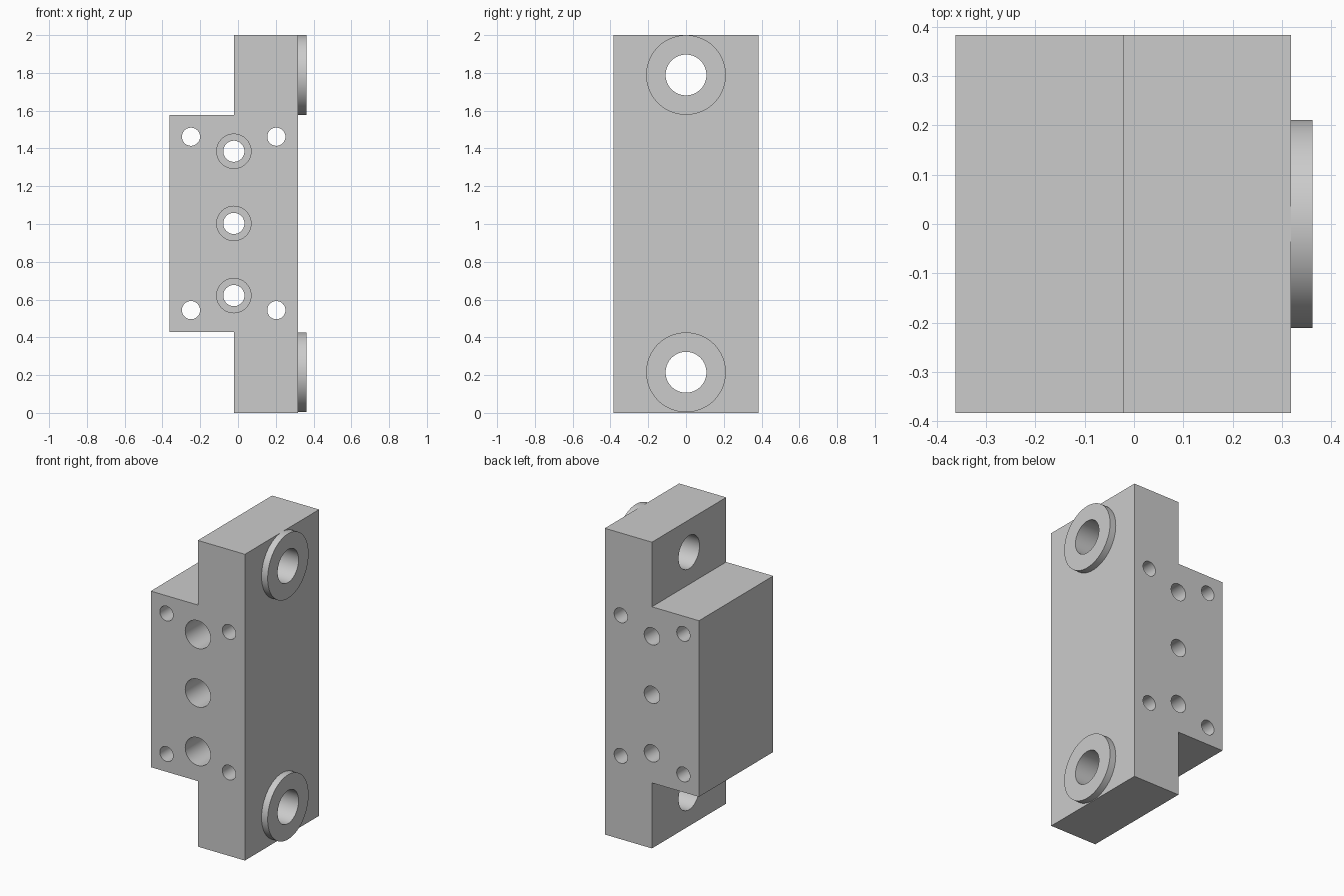
import bpy, bmesh, math
from mathutils import Matrix, Vector

cube = bpy.data.objects.get("Cube")
if cube:
    bpy.data.objects.remove(cube, do_unlink=True)

steel = bpy.data.materials.new("plain grey")
steel.use_nodes = True
grey = (0.6, 0.6, 0.6, 1)
steel.diffuse_color = grey
steel.node_tree.nodes["Principled BSDF"].inputs["Base Color"].default_value = grey


def add_object(name, bm):
    bmesh.ops.recalc_face_normals(bm, faces=bm.faces)
    mesh = bpy.data.meshes.new(name)
    bm.to_mesh(mesh)
    bm.free()
    mesh.materials.append(steel)
    obj = bpy.data.objects.new(name, mesh)
    bpy.context.collection.objects.link(obj)
    return obj


def cylinder(name, radius, start, end, sides=64):
    """Closed cylinder between two points."""
    start, end = Vector(start), Vector(end)
    axis = end - start
    turn = axis.to_track_quat('Z', 'Y').to_matrix().to_4x4()
    bm = bmesh.new()
    bmesh.ops.create_cone(bm, cap_ends=True, segments=sides, radius1=radius,
                          radius2=radius, depth=axis.length,
                          matrix=Matrix.Translation((start + end) / 2) @ turn)
    return add_object(name, bm)


def cut(obj, cutters):
    """Subtract the cutters, bake the result and remove the cutters."""
    for cutter in cutters:
        cutter.hide_render = True
        mod = obj.modifiers.new("hole", 'BOOLEAN')
        mod.operation = 'DIFFERENCE'
        mod.solver = 'EXACT'
        mod.object = cutter
    bpy.context.view_layer.update()
    graph = bpy.context.evaluated_depsgraph_get()
    baked = bpy.data.meshes.new_from_object(obj.evaluated_get(graph))
    obj.modifiers.clear()
    obj.data = baked
    for cutter in cutters:
        bpy.data.objects.remove(cutter, do_unlink=True)


def smooth(obj):
    bpy.ops.object.select_all(action='DESELECT')
    obj.select_set(True)
    bpy.context.view_layer.objects.active = obj
    bpy.ops.object.shade_smooth_by_angle(angle=math.radians(30))


LEFT, STEP, RIGHT, BOSS = -0.362, -0.022, 0.318, 0.362
HALF_DEPTH = 0.383
BLOCK_LOW, BLOCK_HIGH = 0.428, 1.578
MIDDLE = (BLOCK_LOW + BLOCK_HIGH) / 2
BOLT_HEIGHTS = {"lower": 0.215, "upper": 1.789}

# Stepped body: a T-shaped profile extruded front to back
profile = [(STEP, 0), (RIGHT, 0), (RIGHT, 2), (STEP, 2), (STEP, BLOCK_HIGH),
           (LEFT, BLOCK_HIGH), (LEFT, BLOCK_LOW), (STEP, BLOCK_LOW)]
bm = bmesh.new()
face = bm.faces.new([bm.verts.new((x, -HALF_DEPTH, z)) for x, z in profile])
extruded = bmesh.ops.extrude_face_region(bm, geom=[face])["geom"]
bmesh.ops.translate(bm, vec=(0, 2 * HALF_DEPTH, 0),
                    verts=[v for v in extruded if isinstance(v, bmesh.types.BMVert)])
body = add_object("stepped_body", bm)


def drill_y(x, z, radius, end=0.5):
    return cylinder("drill", radius, (x, -0.5, z), (x, end, z))


def drill_x(z):
    return cylinder("drill", 0.108, (-0.2, 0, z), (0.5, 0, z))


# Corner holes, counterbored centre holes and large bolt holes
drills = [drill_y(x, MIDDLE + s * 0.459, 0.048)
          for x in (-0.249, 0.203) for s in (-1, 1)]
for s in (-1, 0, 1):
    z = MIDDLE + s * 0.382
    drills += [drill_y(STEP, z, 0.056), drill_y(STEP, z, 0.091, 0.0)]
drills += [drill_x(z) for z in BOLT_HEIGHTS.values()]
cut(body, drills)
smooth(body)

# Raised ring around each bolt hole
for place, z in BOLT_HEIGHTS.items():
    ring = cylinder(place + "_boss_ring", 0.211, (RIGHT, 0, z), (BOSS, 0, z), 96)
    cut(ring, [drill_x(z)])
    smooth(ring)
